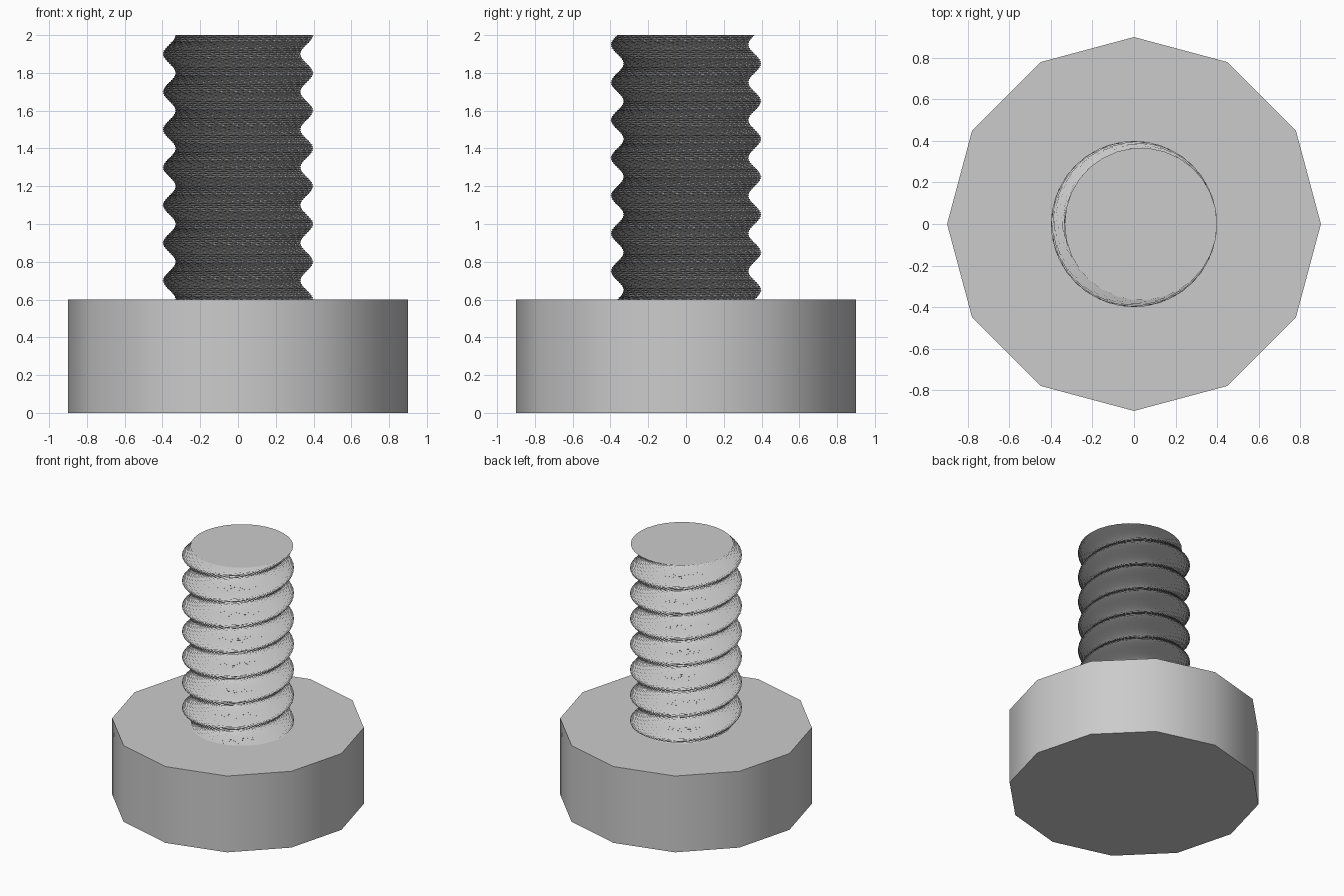
import bpy, bmesh
from math import radians, pi
from mathutils import Matrix, Vector

cube = bpy.data.objects.get("Cube")
if cube:
    bpy.data.objects.remove(cube, do_unlink=True)

GREY = (0.6, 0.6, 0.6, 1.0)
steel = bpy.data.materials.new("grey steel")
steel.diffuse_color = GREY
steel.use_nodes = True
steel.node_tree.nodes["Principled BSDF"].inputs["Base Color"].default_value = GREY

HEAD_RADIUS, HEAD_HEIGHT, TOP = 0.9, 0.6, 2.0

# Twelve-sided head
bpy.ops.mesh.primitive_cylinder_add(vertices=12, radius=HEAD_RADIUS, depth=HEAD_HEIGHT,
                                    location=(0, 0, HEAD_HEIGHT / 2))
head = bpy.context.object
head.name = "bolt_head"
head.data.materials.append(steel)
bpy.ops.object.shade_smooth_by_angle(angle=radians(31))

# Threaded shaft: an off-centre circle swept upward while it twists
SIDES, TURNS, STEPS = 30, 7, 20
RADIUS, OFFSET = 0.367, 0.033
slices = TURNS * STEPS
profile = [Vector((OFFSET, 0, 0)) + Matrix.Rotation(2 * pi * i / SIDES, 3, "Z") @ Vector((RADIUS, 0, 0))
           for i in range(SIDES)]

bm = bmesh.new()
rings = []
for s in range(slices + 1):
    turn = Matrix.Rotation(2 * pi * s / STEPS, 3, "Z")
    lift = Vector((0, 0, HEAD_HEIGHT + (TOP - HEAD_HEIGHT) * s / slices))
    rings.append([bm.verts.new(turn @ p + lift) for p in profile])

# Triangulated skin between neighbouring slices
for low, high in zip(rings, rings[1:]):
    for i in range(SIDES):
        j = (i + 1) % SIDES
        bm.faces.new((low[i], low[j], high[j]))
        bm.faces.new((low[i], high[j], high[i]))

# End caps
bm.faces.new(rings[-1])
bm.faces.new(rings[0][::-1])

mesh = bpy.data.meshes.new("threaded_shaft")
bm.to_mesh(mesh)
bm.free()
mesh.materials.append(steel)
shaft = bpy.data.objects.new("threaded_shaft", mesh)
bpy.context.collection.objects.link(shaft)
